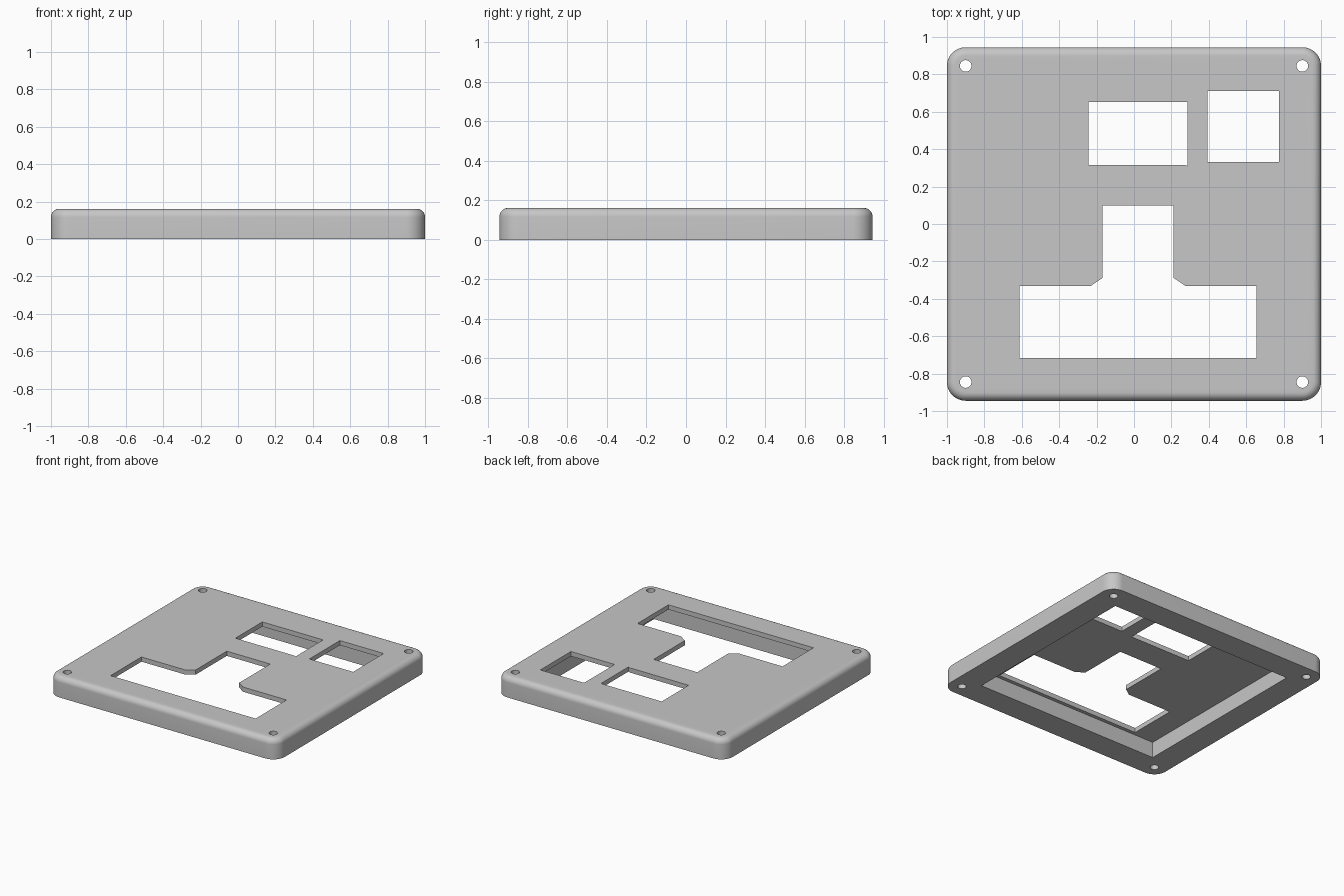
import bpy, bmesh
from math import cos, sin, pi, radians

cube = bpy.data.objects.get("Cube")
if cube:
    bpy.data.objects.remove(cube, do_unlink=True)

HALF_X, HALF_Y, HEIGHT = 1.0, 0.945, 0.162
CORNER, FILLET = 0.1, 0.045
WALL, POCKET_DEPTH = 0.2, 0.125

grey = bpy.data.materials.new("plain grey")
grey.use_nodes = True
colour = (0.57, 0.57, 0.57, 1)
grey.diffuse_color = colour
grey.node_tree.nodes["Principled BSDF"].inputs["Base Color"].default_value = colour


def arc(cx, cy, r, start, end, steps):
    return [(cx + r * cos(start + (end - start) * i / steps),
             cy + r * sin(start + (end - start) * i / steps)) for i in range(steps + 1)]


def rect(x0, x1, y0, y1):
    return [(x0, y0), (x1, y0), (x1, y1), (x0, y1)]


def prism(name, outline, z0, z1, fillet=0):
    """Extrude an outline upward, optionally rounding its top rim."""
    bm = bmesh.new()
    base = bm.faces.new([bm.verts.new((x, y, z0)) for x, y in outline])
    top = bmesh.ops.extrude_face_region(bm, geom=[base], use_keep_orig=True)["geom"]
    for v in [g for g in top if isinstance(g, bmesh.types.BMVert)]:
        v.co.z = z1
    bmesh.ops.recalc_face_normals(bm, faces=bm.faces)
    if fillet:
        rim = [e for e in bm.edges if all(v.co.z > z1 - 1e-5 for v in e.verts)]
        bmesh.ops.bevel(bm, geom=rim, offset=fillet, segments=8, profile=0.5, affect='EDGES')
    mesh = bpy.data.meshes.new(name)
    bm.to_mesh(mesh)
    bm.free()
    mesh.materials.append(grey)
    obj = bpy.data.objects.new(name, mesh)
    bpy.context.collection.objects.link(obj)
    return obj


# Cover plate with rounded corners and a rounded top rim
outline = []
for k, (sx, sy) in enumerate([(1, 1), (-1, 1), (-1, -1), (1, -1)]):
    outline += arc(sx * (HALF_X - CORNER), sy * (HALF_Y - CORNER), CORNER,
                   k * pi / 2, (k + 1) * pi / 2, 12)
plate = prism("cover_plate", outline, 0, HEIGHT, FILLET)

# Hollow underside
ix, iy = HALF_X - WALL, HALF_Y - WALL
cutters = [prism("pocket_cutter", rect(-ix, ix, -iy, iy), -0.1, POCKET_DEPTH)]

# Display window with its small corner notch, square window and T-shaped opening
display = [(-0.244, 0.316), (0.27, 0.316), (0.287, 0.31), (0.287, 0.652), (-0.244, 0.652)]
tee = [(-0.612, -0.717), (0.656, -0.717), (0.656, -0.331), (0.275, -0.331), (0.212, -0.288),
       (0.212, 0.1), (-0.168, 0.1), (-0.168, -0.288), (-0.231, -0.331), (-0.612, -0.331)]
square = rect(0.392, 0.774, 0.331, 0.712)
for name, shape in (("display", display), ("square", square), ("tee", tee)):
    cutters.append(prism(name + "_cutter", shape, 0.05, 0.3))

# Screw holes through the corners
for sx in (-1, 1):
    for sy in (-1, 1):
        hole = arc(sx * (HALF_X - CORNER), sy * (HALF_Y - CORNER), 0.031, 0, 2 * pi, 32)[:-1]
        cutters.append(prism("screw_hole_cutter", hole, -0.1, 0.3))

# Cut the openings and tidy the shading
bpy.ops.object.select_all(action='DESELECT')
plate.select_set(True)
bpy.context.view_layer.objects.active = plate
for cutter in cutters:
    mod = plate.modifiers.new("cut", 'BOOLEAN')
    mod.operation, mod.solver, mod.object = 'DIFFERENCE', 'EXACT', cutter
    bpy.ops.object.modifier_apply(modifier=mod.name)
    bpy.data.objects.remove(cutter, do_unlink=True)
bpy.ops.object.shade_smooth_by_angle(angle=radians(30))
